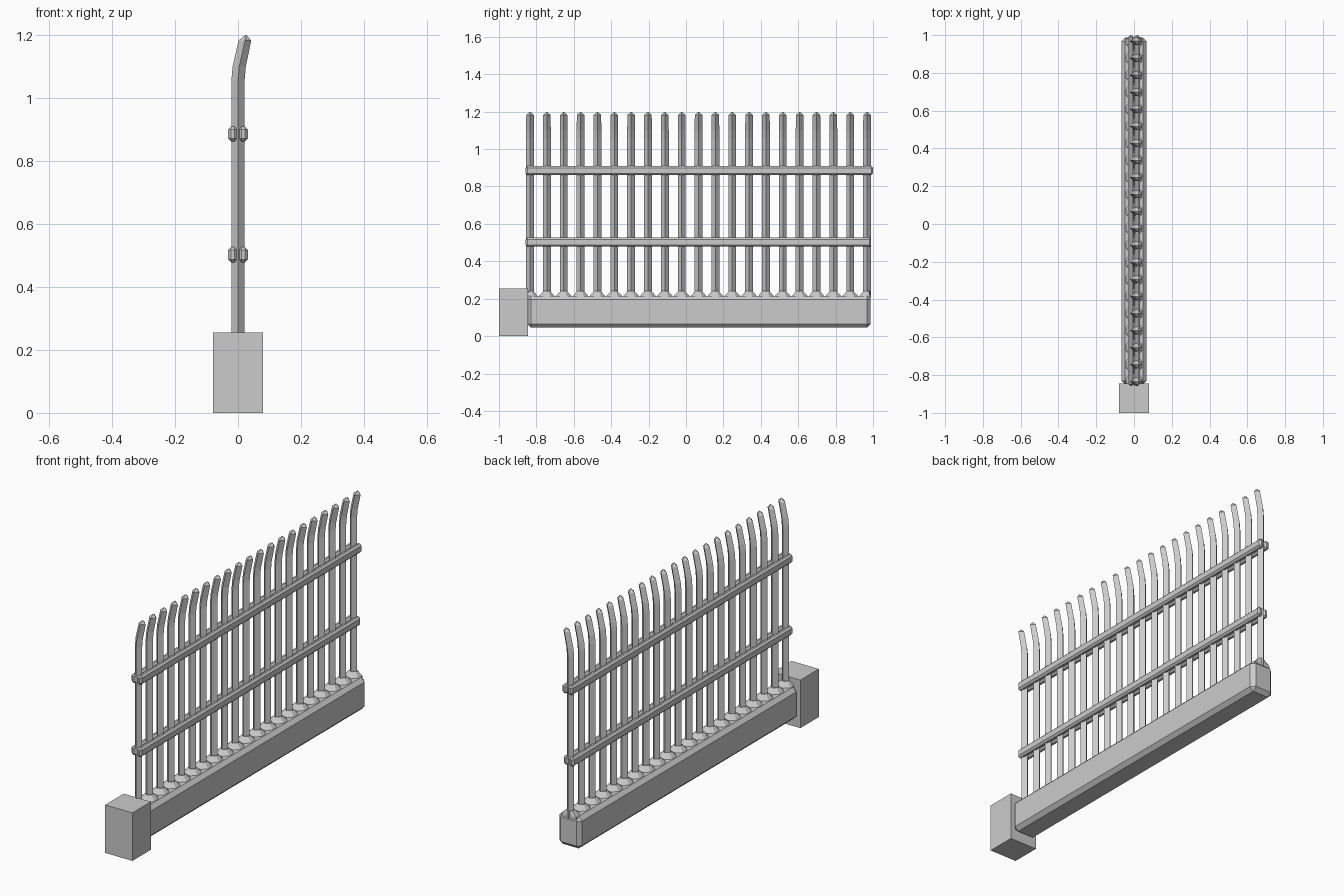
import bpy, bmesh, math

if "Cube" in bpy.data.objects:
    bpy.data.objects.remove(bpy.data.objects["Cube"])

grey = bpy.data.materials.new("plain grey")
grey.diffuse_color = (0.6, 0.6, 0.6, 1)
grey.use_nodes = True
grey.node_tree.nodes["Principled BSDF"].inputs["Base Color"].default_value = grey.diffuse_color


def finish(name, bm):
    bmesh.ops.recalc_face_normals(bm, faces=bm.faces[:])
    me = bpy.data.meshes.new(name)
    bm.to_mesh(me)
    bm.free()
    me.materials.append(grey)
    ob = bpy.data.objects.new(name, me)
    bpy.context.collection.objects.link(ob)
    return ob


def box(name, x0, x1, y0, y1, z0, z1, bevel=0.0):
    bm = bmesh.new()
    bmesh.ops.create_cube(bm, size=1)
    for v in bm.verts:
        v.co.x = (x0 + x1) / 2 + v.co.x * (x1 - x0)
        v.co.y = (y0 + y1) / 2 + v.co.y * (y1 - y0)
        v.co.z = (z0 + z1) / 2 + v.co.z * (z1 - z0)
    if bevel:
        bmesh.ops.bevel(bm, geom=bm.edges[:], offset=bevel, segments=1,
                        profile=0.5, affect='EDGES')
    return finish(name, bm)


def loft(bm, rings):
    """Skin a list of point rings and cap both ends."""
    vs = [[bm.verts.new(p) for p in r] for r in rings]
    n = len(vs[0])
    for a, b in zip(vs, vs[1:]):
        for i in range(n):
            j = (i + 1) % n
            bm.faces.new((a[i], a[j], b[j], b[i]))
    bm.faces.new(vs[0])
    bm.faces.new(vs[-1])


def ring(x, y, z, r, n, turn=0.0):
    return [(x + r * math.cos(turn + 2 * math.pi * i / n),
             y + r * math.sin(turn + 2 * math.pi * i / n), z) for i in range(n)]


Y0, Y1 = -0.85, 0.987

# end post and chamfered base beam
box("post", -0.08, 0.08, -1.0, -0.845, 0.0, 0.255)
box("base_beam", -0.067, 0.067, Y0, Y1, 0.045, 0.215, 0.02)

# pairs of rails clamping the bars
for label, z, end in (("lower", 0.502, 0.99), ("upper", 0.885, 1.0)):
    for side, s in (("left", -1), ("right", 1)):
        xa, xb = sorted((s * 0.002, s * 0.031))
        box(label + "_rail_" + side, xa, xb, -0.857, end,
            z - 0.024, z + 0.024, 0.0095)

# diamond-section bars with bent tips, and flared collars on the beam
path = [(0, 0.2, 0.021), (0, 1.055, 0.021), (0.004, 1.1, 0.021),
        (0.022, 1.182, 0.02), (0.025, 1.199, 0.002)]
bars, collars = bmesh.new(), bmesh.new()
for i in range(21):
    y = -0.834 + i * 0.0901
    loft(bars, [ring(x, y, z, r, 4) for x, z, r in path])
    rings = [ring(0, y, z, r, 8, math.pi / 8)
             for z, r in ((0.2, 0.046), (0.214, 0.046), (0.24, 0.02))]
    loft(collars, [[(px, min(max(py, Y0 + 0.003), Y1 - 0.003), pz)
                    for px, py, pz in r] for r in rings])
finish("bars", bars)
finish("bar_collars", collars)
